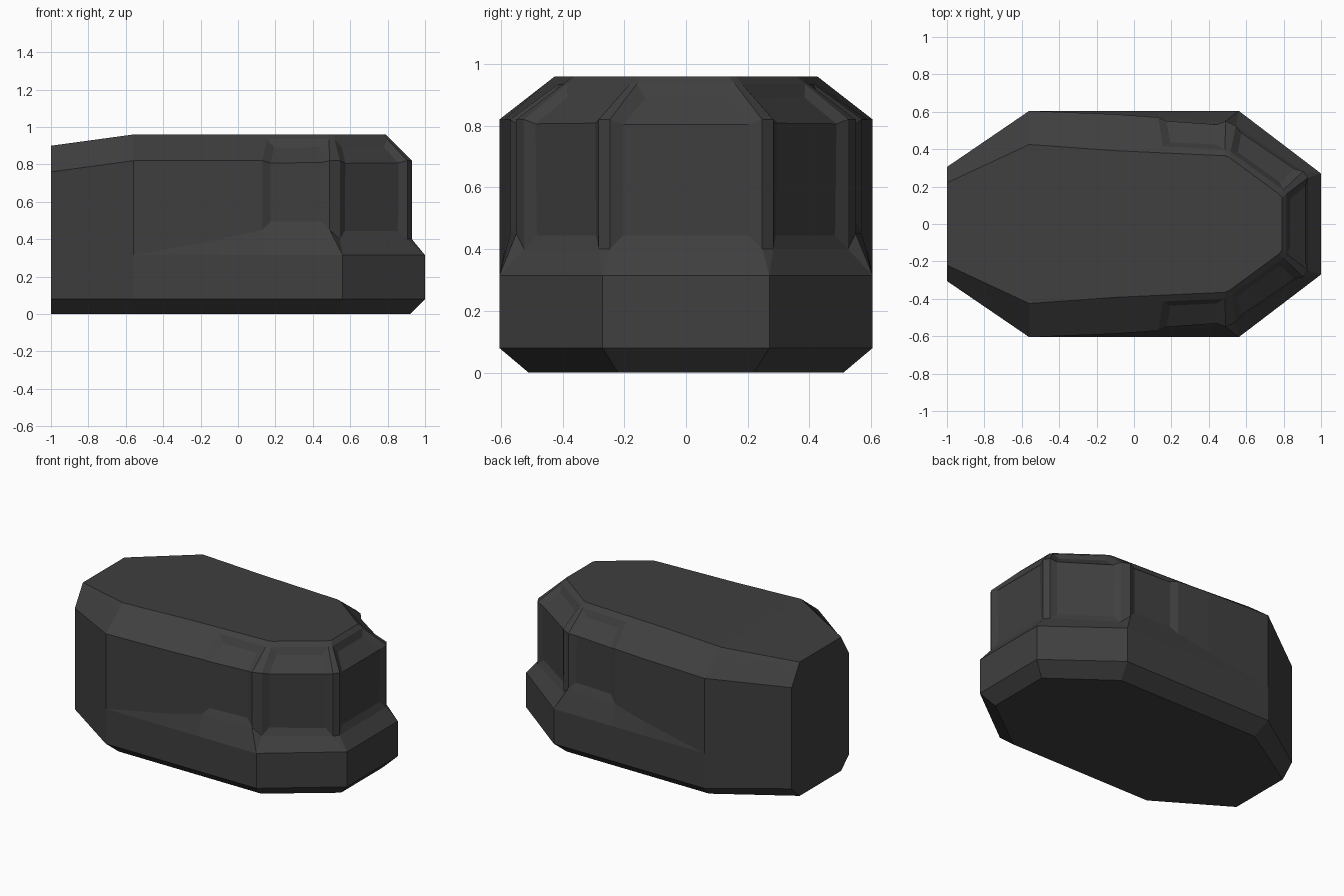
import bpy
import bmesh
from mathutils import Vector

cube = bpy.data.objects.get("Cube")
if cube:
    bpy.data.objects.remove(cube, do_unlink=True)

# Single dark grey finish
grey = bpy.data.materials.new("dark_grey")
grey.use_nodes = True
colour = (0.05, 0.05, 0.05, 1)
grey.diffuse_color = colour
grey.node_tree.nodes["Principled BSDF"].inputs["Base Color"].default_value = colour


def outline(points, heights):
    """Half outline from back to front, mirrored into a closed ring."""
    half = [Vector((x, y, z)) for (x, y), z in zip(points, heights)]
    return half + [Vector((p.x, -p.y, p.z)) for p in reversed(half)]


# Half outlines, with one point per column of the shell
base = [(-1, .22), (-.53, .51), (-.1, .51), (.13, .51),
        (.53, .51), (.53, .51), (.92, .22), (.92, .22)]
skirt = [(-1, .305), (-.56, .605), (-.1, .605), (.13, .605),
         (.56, .605), (.56, .605), (1, .27), (1, .27)]
wall = [(-1, .305), (-.56, .605), (-.1, .587), (.13, .57),
        (.49, .55), (.545, .525), (.905, .283), (.93, .247)]
roof = [(-1, .22), (-.56, .425), (-.1, .392), (.16, .38),
        (.485, .365), (.51, .355), (.775, .16), (.79, .14)]

wall_top = outline(wall, [.76] + [.82] * 7)
roof_edge = outline(roof, [.90] + [.96] * 7)
eave = [a.lerp(b, .82) for a, b in zip(wall_top, roof_edge)]
rings = [
    outline(base, [0] * 8),
    outline(skirt, [.08] * 8),
    outline(skirt, [.315] * 8),
    outline(wall, [.315, .315, .40, .45, .45, .40, .40, .40]),
    wall_top,
    eave,
    roof_edge,
]

# Loft the rings into a shell
bm = bmesh.new()
verts = [[bm.verts.new(p) for p in ring] for ring in rings]
count = len(rings[0])
bands = []
for low, high in zip(verts, verts[1:]):
    bands.append([bm.faces.new((low[i], low[(i + 1) % count],
                                high[(i + 1) % count], high[i]))
                  for i in range(count)])

# Close the floor and the roof with strips across the width
for ring in (verts[0], verts[-1]):
    for i in range(count // 2 - 1):
        bm.faces.new((ring[i], ring[i + 1], ring[-2 - i], ring[-1 - i]))

# Each window panel folds from the wall onto the roof slope
windows = [(bands[3][i], bands[4][i]) for i in range(3, 12, 2)]
bmesh.ops.remove_doubles(bm, verts=bm.verts[:], dist=.0005)
bmesh.ops.recalc_face_normals(bm, faces=bm.faces[:])
for panel in windows:
    bmesh.ops.inset_region(bm, faces=list(panel), thickness=.045,
                           depth=-.02, use_even_offset=True)

mesh = bpy.data.meshes.new("cabin_shell")
bm.to_mesh(mesh)
bm.free()
mesh.materials.append(grey)
shell = bpy.data.objects.new("cabin_shell", mesh)
bpy.context.collection.objects.link(shell)
